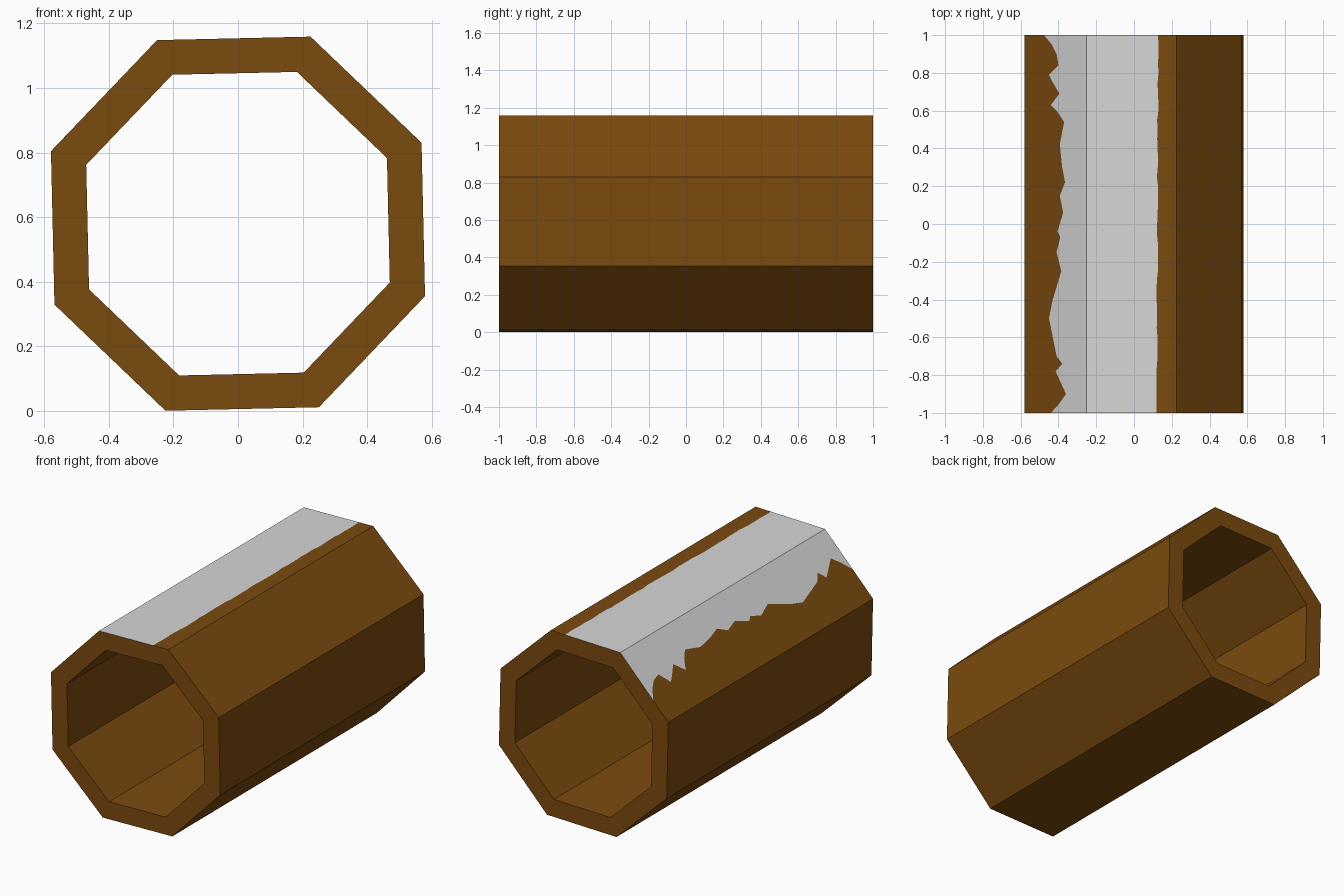
import bpy, bmesh, math, random

if "Cube" in bpy.data.objects:
    bpy.data.objects.remove(bpy.data.objects["Cube"])
random.seed(4)

R_OUT, R_IN, CZ, TILT = 0.621, 0.504, 0.58, math.radians(23.8)

def material(name, color):
    m = bpy.data.materials.new(name)
    m.diffuse_color = (*color, 1)
    m.use_nodes = True
    m.node_tree.nodes["Principled BSDF"].inputs["Base Color"].default_value = m.diffuse_color
    return m

def corner(r, k):
    a = TILT + k * math.pi / 4
    return r * math.cos(a), CZ + r * math.sin(a)

bm = bmesh.new()

def straight(r, k):
    x, z = corner(r, k)
    return [bm.verts.new((x, y, z)) for y in (-1, 1)]

def on_side(k, points):
    # lengthwise line of (y, x) points lying on outer side k
    (x0, z0), (x1, z1) = corner(R_OUT, k), corner(R_OUT, k + 1)
    return [bm.verts.new((x, y, z0 + (z1 - z0) * (x - x0) / (x1 - x0))) for y, x in points]

# edges of the grey patch: ragged on the left slope, nearly straight on top
ragged = [(-1, -.44), (-.95, -.395), (-.9, -.36), (-.78, -.415), (-.74, -.38), (-.7, -.41),
          (-.6, -.43), (-.5, -.45), (-.4, -.43), (-.25, -.385), (-.15, -.41), (-.07, -.39),
          (-.04, -.405), (.06, -.375), (.15, -.393), (.22, -.365), (.3, -.38), (.42, -.393),
          (.54, -.37), (.6, -.41), (.63, -.44), (.69, -.395), (.75, -.43), (.79, -.45),
          (.84, -.4), (.9, -.41), (.95, -.435), (1, -.477)]
fine = [(-1 + i / 20, .121 + .006 * (i / 40) + random.uniform(-.004, .004)) for i in range(41)]

outer = [straight(R_OUT, k) for k in range(8)]
inner = [straight(R_IN, k) for k in range(8)]
cuts = {1: on_side(1, fine), 2: on_side(2, ragged)}

for k in range(8):
    n = (k + 1) % 8
    # outer side, split where the patch ends
    lines = [outer[k]] + ([cuts[k]] if k in cuts else []) + [outer[n]]
    for i, (a, b) in enumerate(zip(lines, lines[1:])):
        f = bm.faces.new(a + b[::-1])
        f.material_index = 1 if (k, i) in ((1, 1), (2, 0)) else 0
    # inner side and the two end rims
    bm.faces.new(inner[k] + inner[n][::-1])
    for e in (0, -1):
        bm.faces.new([l[e] for l in lines] + [inner[n][e], inner[k][e]])

bmesh.ops.recalc_face_normals(bm, faces=bm.faces)
me = bpy.data.meshes.new("hollow_log")
bm.to_mesh(me)
bm.free()
me.materials.append(material("brown bark", (0.198, 0.069, 0.0045)))
me.materials.append(material("pale grey cover", (0.68, 0.68, 0.68)))
ob = bpy.data.objects.new("hollow_log", me)
bpy.context.collection.objects.link(ob)
